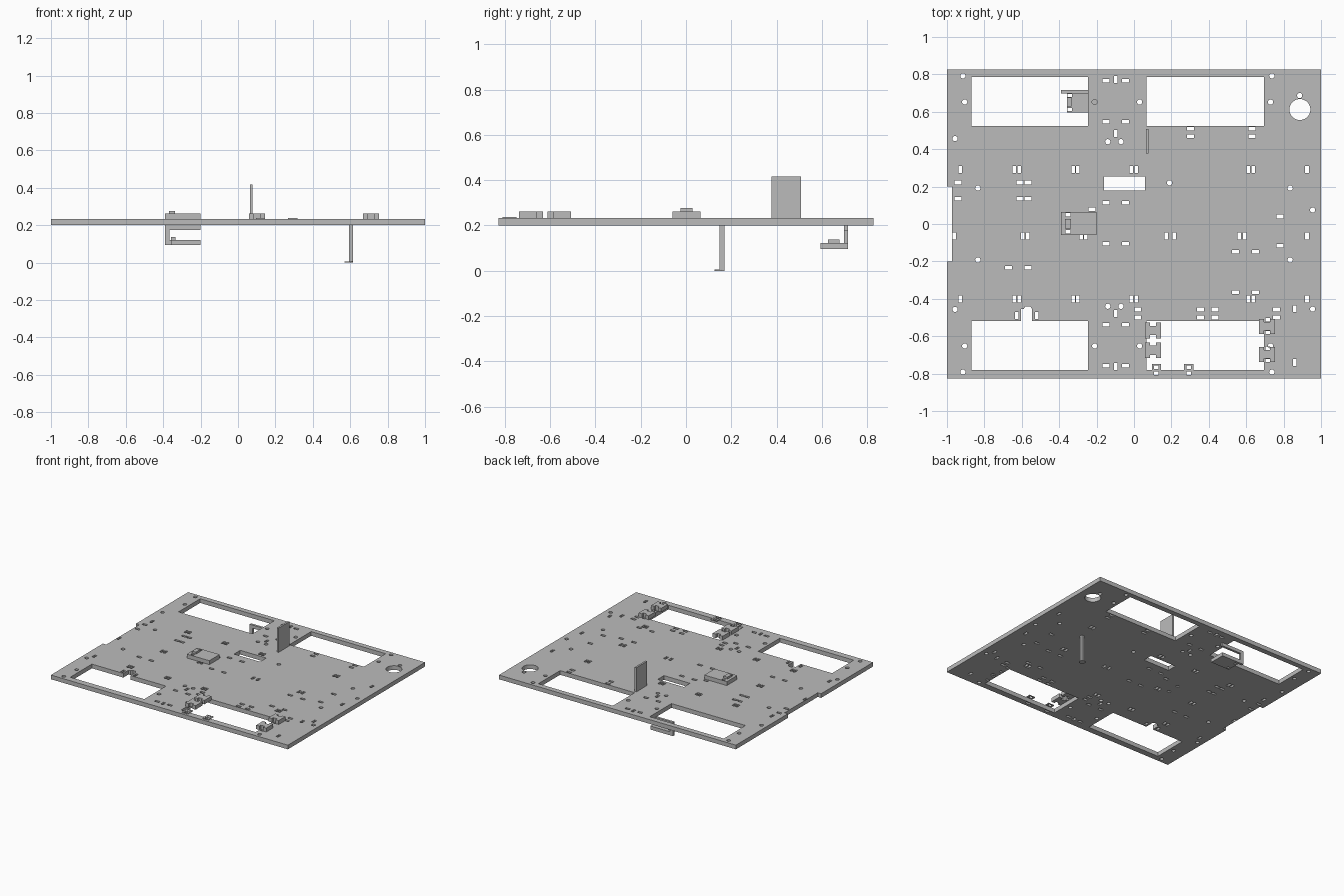
import bpy, bmesh, math
from itertools import product

cube = bpy.data.objects.get("Cube")
if cube:
    bpy.data.objects.remove(cube, do_unlink=True)

grey = bpy.data.materials.new("plain grey")
grey.use_nodes = True
grey.diffuse_color = (0.5, 0.5, 0.5, 1)
grey.node_tree.nodes["Principled BSDF"].inputs["Base Color"].default_value = grey.diffuse_color

PLATE_BOTTOM, PLATE_TOP = 0.2, 0.232


def rect(x0, x1, y0, y1):
    return [(x0, y0), (x1, y0), (x1, y1), (x0, y1)]


def slot(x, y, w, h):
    return rect(x - w / 2, x + w / 2, y - h / 2, y + h / 2)


def circle(x, y, r, n=20):
    turns = [math.tau * i / n for i in range(n)]
    return [(x + r * math.cos(a), y + r * math.sin(a)) for a in turns]


def extrude(name, loops, z0, z1):
    """Fill an outline with holes and extrude it into a closed slab."""
    curve = bpy.data.curves.new(name, "CURVE")
    curve.dimensions = "2D"
    curve.fill_mode = "BOTH"
    curve.extrude = (z1 - z0) / 2
    for loop in loops:
        spline = curve.splines.new("POLY")
        spline.points.add(len(loop) - 1)
        for point, (x, y) in zip(spline.points, loop):
            point.co = (x, y, 0, 1)
        spline.use_cyclic_u = True
    source = bpy.data.objects.new(name, curve)
    bpy.context.collection.objects.link(source)
    graph = bpy.context.evaluated_depsgraph_get()
    mesh = bpy.data.meshes.new_from_object(source.evaluated_get(graph))
    bpy.data.objects.remove(source, do_unlink=True)
    bm = bmesh.new()
    bm.from_mesh(mesh)
    bmesh.ops.remove_doubles(bm, verts=bm.verts, dist=1e-5)
    bmesh.ops.translate(bm, verts=bm.verts, vec=(0, 0, (z0 + z1) / 2))
    bmesh.ops.recalc_face_normals(bm, faces=bm.faces)
    for face in bm.faces:
        face.smooth = False
    bm.to_mesh(mesh)
    bm.free()
    mesh.name = name
    mesh.materials.clear()
    mesh.materials.append(grey)
    obj = bpy.data.objects.new(name, mesh)
    bpy.context.collection.objects.link(obj)
    return obj


# Deck outline with the shallow step in its left edge
outline = [(-1, -0.827), (1, -0.827), (1, 0.827), (-1, 0.827),
           (-1, 0.2), (-0.972, 0.2), (-0.972, -0.2), (-1, -0.2)]

# Large windows, one with a small notch
windows = [
    rect(-0.87, -0.245, 0.525, 0.787),
    rect(0.066, 0.695, 0.525, 0.787),
    rect(0.066, 0.695, -0.78, -0.518),
    rect(-0.16, 0.06, 0.18, 0.255),
    [(-0.87, -0.78), (-0.245, -0.78), (-0.245, -0.518), (-0.545, -0.518),
     (-0.545, -0.455), (-0.555, -0.44), (-0.58, -0.44), (-0.59, -0.455),
     (-0.605, -0.455), (-0.605, -0.518), (-0.87, -0.518)],
]

# Round holes: mirrored sets first, then single ones
round_spots = [(x, s * y) for s in (1, -1) for x, y in
               [(-0.915, 0.792), (0.737, 0.792), (-0.905, 0.652), (0.03, 0.652),
                (0.73, 0.652), (-0.21, 0.652), (-0.14, 0.44), (-0.07, 0.44),
                (-0.957, 0.457), (-0.835, 0.192), (0.835, 0.192)]]
round_spots += [(0.955, 0.075), (0.955, -0.455), (0.885, 0.687), (0.19, 0.22)]
holes = [circle(x, y, 0.014) for x, y in round_spots]
holes.append(circle(0.887, 0.612, 0.056, 40))

# Upright slots, listed as rows of x positions
paired = [-0.93, -0.64, -0.613, -0.325, -0.3, -0.015, 0.012, 0.612, 0.637, 0.925]
upright = list(product(paired, (0.292, -0.402)))
upright += product([-0.96, -0.595, -0.567, -0.283, -0.257, 0.173, 0.215,
                    0.563, 0.593, 0.925], [-0.065])
upright += product([-0.097], [0.772, 0.484, -0.478, -0.762])
upright += product([0.86], [-0.453, -0.74])
upright += product([-0.627, -0.52], [-0.49])
holes += [slot(x, y, 0.019, 0.037) for x, y in upright]

# Flat slots, grouped by shared columns and rows
flat = list(product([-0.15, -0.045], [0.767, 0.547, 0.113, -0.105, -0.538, -0.758]))
flat += product([0.303, 0.63], [0.51, 0.468])
flat += product([-0.942, -0.61, -0.567], [0.222, 0.135])
flat += product([0.02, 0.355, 0.433, 0.763], [-0.457, -0.5])
flat += product([0.543, 0.65], [-0.148, -0.365])
flat += product([-0.67, -0.567], [-0.234])
flat += product([0.78], [0.04, -0.117])
flat += [(-0.225, 0.067 + 0.012)]
flat += product([0.12, 0.292], [-0.797])
holes += [slot(x, y, 0.037, 0.019) for x, y in flat]
holes += [slot(-0.353, y, 0.025, 0.018) for y in (0.05, -0.042)]
holes += [slot(0.715, y, 0.024, 0.018) for y in (-0.512, -0.58, -0.665, -0.73)]

extrude("deck_plate", [outline] + windows + holes, PLATE_BOTTOM, PLATE_TOP)


# Small switch blocks with a notch in each end
def notched_block(name, x, y, w, h):
    n, d = 0.016, 0.018
    half = [(w / 2, -h / 2), (w / 2, h / 2), (n, h / 2), (n, h / 2 - d),
            (-n, h / 2 - d), (-n, h / 2), (-w / 2, h / 2), (-w / 2, -h / 2),
            (-n, -h / 2), (-n, d - h / 2), (n, d - h / 2), (n, -h / 2)]
    extrude(name, [[(x + a, y + b) for a, b in half]], PLATE_TOP, 0.262)


notched_block("inner_block_back", 0.102, -0.57, 0.085, 0.085)
notched_block("inner_block_front", 0.102, -0.675, 0.085, 0.085)
notched_block("outer_block_back", 0.712, -0.547, 0.085, 0.08)
notched_block("outer_block_front", 0.712, -0.697, 0.085, 0.08)

# Thin square frames on the front rim
for side, x in (("left", 0.292), ("right", 0.12)):
    extrude("rim_frame_" + side,
            [rect(x - 0.025, x + 0.025, -0.81, -0.748),
             slot(x, -0.765, 0.024, 0.018), slot(x, -0.797, 0.024, 0.018)],
            PLATE_TOP, 0.238)

# Centre module with its raised button
extrude("centre_module",
        [rect(-0.39, -0.2, -0.06, 0.065)]
        + [slot(-0.353, y, 0.025, 0.018) for y in (0.05, -0.042)],
        PLATE_TOP, 0.262)
extrude("centre_button", [rect(-0.37, -0.338, -0.025, 0.028)], 0.262, 0.277)

# Hanging bracket: a C-shaped wall, a shelf and a button
extrude("bracket_wall_upright", [rect(-0.39, -0.365, 0.698, 0.716)], 0.095, PLATE_BOTTOM)
extrude("bracket_wall_top", [rect(-0.365, -0.2, 0.698, 0.716)], 0.175, PLATE_BOTTOM)
extrude("bracket_wall_bottom", [rect(-0.365, -0.2, 0.698, 0.716)], 0.095, 0.122)
extrude("bracket_shelf",
        [rect(-0.358, -0.2, 0.595, 0.698)]
        + [slot(-0.343, y, 0.025, 0.016) for y in (0.687, 0.613)],
        0.095, 0.122)
extrude("bracket_button", [rect(-0.358, -0.333, 0.627, 0.677)], 0.122, 0.138)

# Upright fin on top
extrude("upright_fin", [rect(0.063, 0.077, 0.378, 0.508)], PLATE_TOP, 0.417)

# Post below the deck with its round foot
extrude("lower_post", [rect(0.594, 0.614, 0.148, 0.17)], 0, PLATE_BOTTOM)
extrude("lower_foot", [circle(0.593, 0.148, 0.023)], 0, 0.005)
